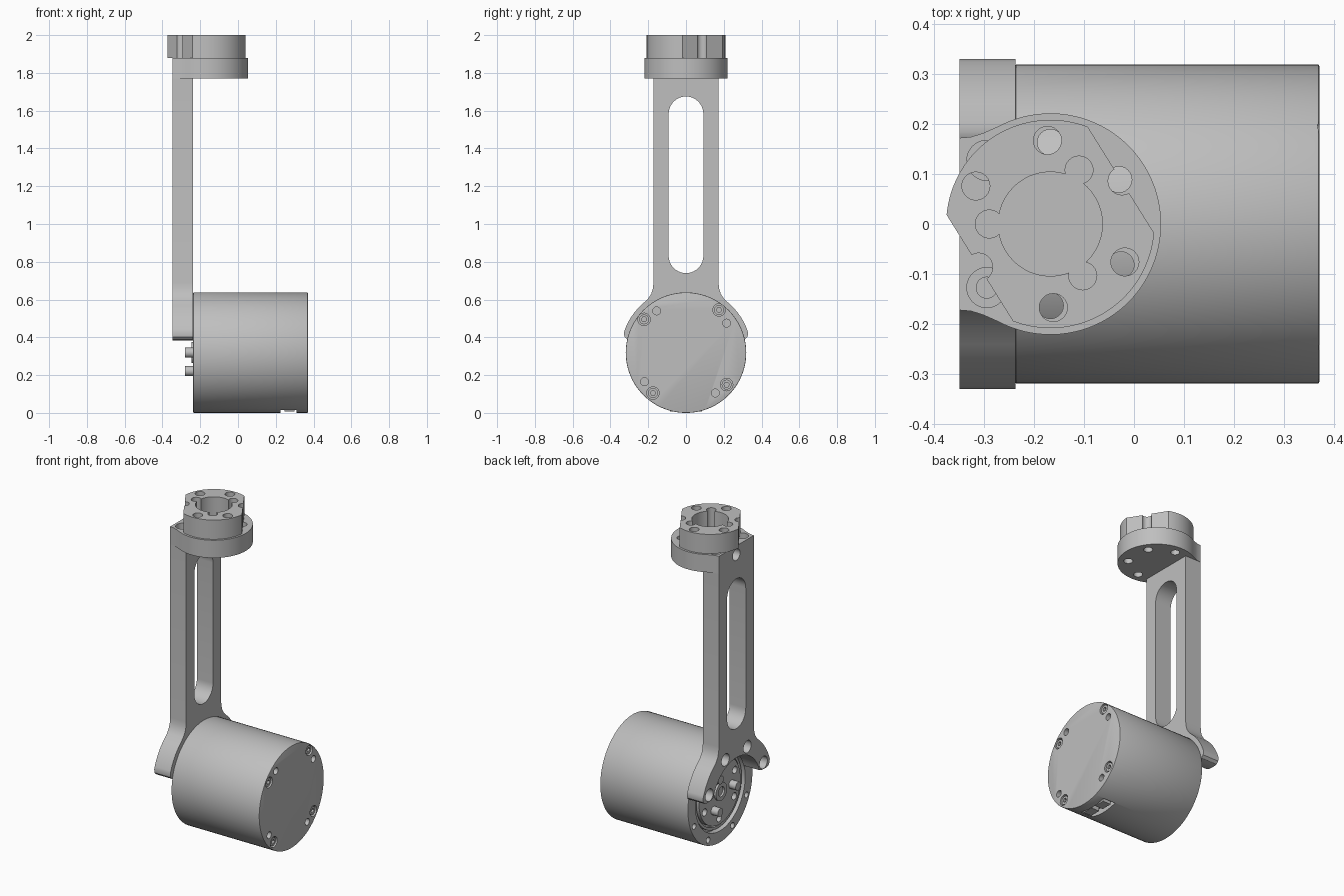
import bpy, bmesh
from math import sin, cos, radians

if "Cube" in bpy.data.objects:
    bpy.data.objects.remove(bpy.data.objects["Cube"], do_unlink=True)

grey = bpy.data.materials.new("machined grey")
grey.use_nodes = True
grey.diffuse_color = (0.52, 0.52, 0.52, 1)
grey.node_tree.nodes["Principled BSDF"].inputs["Base Color"].default_value = (0.52, 0.52, 0.52, 1)


def arc(cu, cv, r, a0, a1, n):
    """Points on an arc, angles in degrees."""
    return [(cu + r * cos(radians(a0 + (a1 - a0) * i / n)),
             cv + r * sin(radians(a0 + (a1 - a0) * i / n))) for i in range(n + 1)]


def prism(name, pts, axis, lo, hi):
    """Extrude an outline along x (points are y, z) or along z (points are x, y)."""
    bm = bmesh.new()
    rings = []
    for h in (lo, hi):
        rings.append([bm.verts.new((h, u, v) if axis == "x" else (u, v, h)) for u, v in pts])
    n = len(pts)
    for ring in rings:
        bm.faces.new(ring)
    for i in range(n):
        j = (i + 1) % n
        bm.faces.new((rings[0][i], rings[0][j], rings[1][j], rings[1][i]))
    bmesh.ops.recalc_face_normals(bm, faces=bm.faces)
    mesh = bpy.data.meshes.new(name)
    bm.to_mesh(mesh)
    bm.free()
    mesh.materials.append(grey)
    ob = bpy.data.objects.new(name, mesh)
    bpy.context.collection.objects.link(ob)
    return ob


def disc(name, u, v, r, axis, lo, hi, n=32):
    return prism(name, arc(u, v, r, 0, 360 - 360 / n, n - 1), axis, lo, hi)


def activate(ob):
    bpy.ops.object.select_all(action="DESELECT")
    ob.select_set(True)
    bpy.context.view_layer.objects.active = ob


def cut(ob, cutters):
    """Subtract each cutter and discard it."""
    activate(ob)
    for c in cutters:
        mod = ob.modifiers.new("cut", "BOOLEAN")
        mod.operation, mod.solver, mod.object = "DIFFERENCE", "EXACT", c
        bpy.ops.object.modifier_apply(modifier=mod.name)
        bpy.data.objects.remove(c, do_unlink=True)


def hole(u, v, r, axis, lo, hi):
    return disc("hole_cutter", u, v, r, axis, lo, hi, 24)


def polar(cu, cv, r, angles):
    return [(cu + r * cos(radians(a)), cv + r * sin(radians(a))) for a in angles]


ARM_BACK, FACE, CAP = -0.348, -0.237, 0.37   # stations along x
MZ, MR = 0.319, 0.319                        # motor centre height and radius
FX = -0.167                                  # flange centre

# Motor housing, with recessed output end, cap holes and connector opening
motor = disc("motor_housing", 0, MZ, MR, "x", FACE, CAP, 96)
activate(motor)
bevel = motor.modifiers.new("bevel", "BEVEL")
bevel.width, bevel.segments, bevel.angle_limit = 0.004, 2, radians(40)
bpy.ops.object.modifier_apply(modifier=bevel.name)

screws = [(-0.222, 0.495), (0.175, 0.545), (0.215, 0.15), (-0.175, 0.105)]
plain = [(-0.155, 0.54), (0.215, 0.475), (0.155, 0.105), (-0.22, 0.165)]
cutters = [disc("recess_cutter", 0, MZ, 0.245, "x", FACE - 0.1, FACE + 0.035, 64)]
cutters += [hole(y, z, 0.033, "x", CAP - 0.03, CAP + 0.1) for y, z in screws]
cutters += [hole(y, z, 0.021, "x", CAP - 0.04, CAP + 0.1) for y, z in plain]
cutters += [hole(y, z, 0.018, "x", FACE - 0.1, FACE + 0.04)
            for y, z in polar(0, MZ, 0.285, (20, 68, 112, 160, 205, 245, 295, 335))]
cutters.append(prism("connector_cutter", [(-0.1, -0.1), (0.1, -0.1), (0.1, 0.04), (-0.1, 0.04)],
                     "x", 0.225, 0.31))
cut(motor, cutters)

# Connector blocks inside the opening
connectors = [prism("connector_block", [(y - 0.035, 0.008), (y + 0.035, 0.008),
                                        (y + 0.035, 0.045), (y - 0.035, 0.045)],
                    "x", 0.245, 0.3) for y in (-0.05, 0.05)]

# Cap screws with hexagonal sockets
cap_screws = []
for y, z in screws:
    screw = hole(y, z, 0.026, "x", CAP - 0.035, CAP - 0.006)
    screw.name = "cap_screw"
    cut(screw, [disc("socket_cutter", y, z, 0.014, "x", CAP - 0.022, CAP + 0.1, 6)])
    cap_screws.append(screw)

# Output rotor: disc, ring, bolt holes, centre boss and drive pins
rotor = disc("output_rotor", 0, MZ, 0.205, "x", FACE + 0.004, FACE + 0.04, 64)
cut(rotor, [hole(y, z, 0.022, "x", FACE - 0.1, FACE + 0.03)
            for y, z in polar(0, MZ, 0.167, (31, 92, 153, 211, 272, 333))])
ring = disc("rotor_seal_ring", 0, MZ, 0.232, "x", FACE + 0.015, FACE + 0.04, 64)
cut(ring, [disc("ring_cutter", 0, MZ, 0.216, "x", FACE - 0.1, FACE + 0.1, 64)])
boss = disc("rotor_boss", 0, MZ, 0.055, "x", FACE - 0.008, FACE + 0.02)
cut(boss, [hole(0, MZ, 0.03, "x", FACE - 0.1, FACE + 0.01)])
pins = [disc("drive_pin", y, z, 0.026, "x", -0.28, FACE + 0.02, 24)
        for y, z in polar(0, MZ, 0.115, (62, 180, 302))]

# Link arm: straight bar flaring into a forked crescent
half = [(0.172, 1.775), (0.172, 0.69), (0.175, 0.66), (0.184, 0.63), (0.202, 0.603)]
half += arc(0, MZ, 0.346, 46, 18, 10)
half += [(0.326, 0.403), (0.312, 0.389), (0.285, 0.384), (0.25, 0.387)]
half += arc(0, MZ, 0.24, 18, 86, 14)
arm = prism("link_arm", half + [(-y, z) for y, z in reversed(half)], "x", ARM_BACK, FACE)
slot = arc(0, 1.583, 0.092, 0, 180, 20) + arc(0, 0.832, 0.092, 180, 360, 20)
cutters = [prism("slot_cutter", slot, "x", -0.5, 0)]
bolts = polar(0, MZ, 0.288, (22, 68, 112, 158))
cutters += [hole(y, z, 0.038, "x", -0.5, FACE - 0.035) for y, z in bolts]
cut(arm, cutters)
arm_screws = []
for y, z in bolts:
    screw = hole(y, z, 0.03, "x", FACE - 0.065, FACE - 0.03)
    screw.name = "arm_screw"
    cut(screw, [disc("socket_cutter", y, z, 0.015, "x", -0.5, FACE - 0.05, 6)])
    arm_screws.append(screw)

# Flange: round plate blended into the flat back of the arm
outline = [(ARM_BACK, 0.172), (-0.325, 0.174), (-0.3, 0.182)] + arc(FX, 0, 0.221, 118, -118, 64)
outline += [(-0.3, -0.182), (-0.325, -0.174), (ARM_BACK, -0.172)]
flange = prism("flange", outline, "z", 1.77, 1.88)
cutters = [hole(x, y, 0.026, "z", 1.7, 1.95) for x, y in polar(FX, 0, 0.163, (33, 90, 270, 330))]
cutters += [hole(-0.294, s * 0.127, 0.04, "z", 1.83, 1.95) for s in (-1, 1)]
cutters.append(hole(0, 1.825, 0.036, "x", -0.5, -0.29))
cut(flange, cutters)
flange_screws = [disc("flange_screw", -0.294, s * 0.127, 0.022, "z", 1.82, 1.85, 24) for s in (-1, 1)]

# Coupling hub: disc with two parallel flats, bore, keyways and bolt holes
hub = prism("coupling_hub", arc(FX, 0, 0.208, 69, -5, 1)
            + arc(FX, 0, 0.208, -7, -109, 30)
            + arc(FX, 0, 0.208, -111, -185, 1) + arc(FX, 0, 0.208, -187, -289, 30), "z", 1.88, 2.0)
cutters = [disc("bore_cutter", FX, 0, 0.104, "z", 1.8, 2.1, 48)]
cutters += [hole(x, y, 0.028, "z", 1.8, 2.1) for x, y in polar(FX, 0, 0.122, (62, 180, 302))]
cutters += [hole(x, y, 0.028, "z", 1.8, 2.1)
            for x, y in polar(FX, 0, 0.167, (31, 92, 153, 211, 272, 333))]
cut(hub, cutters)

# Smooth round walls, keep crisp edges
for ob in ([motor, rotor, ring, boss, arm, flange, hub] + connectors + cap_screws
           + pins + arm_screws + flange_screws):
    activate(ob)
    bpy.ops.object.shade_smooth_by_angle(angle=radians(30))
